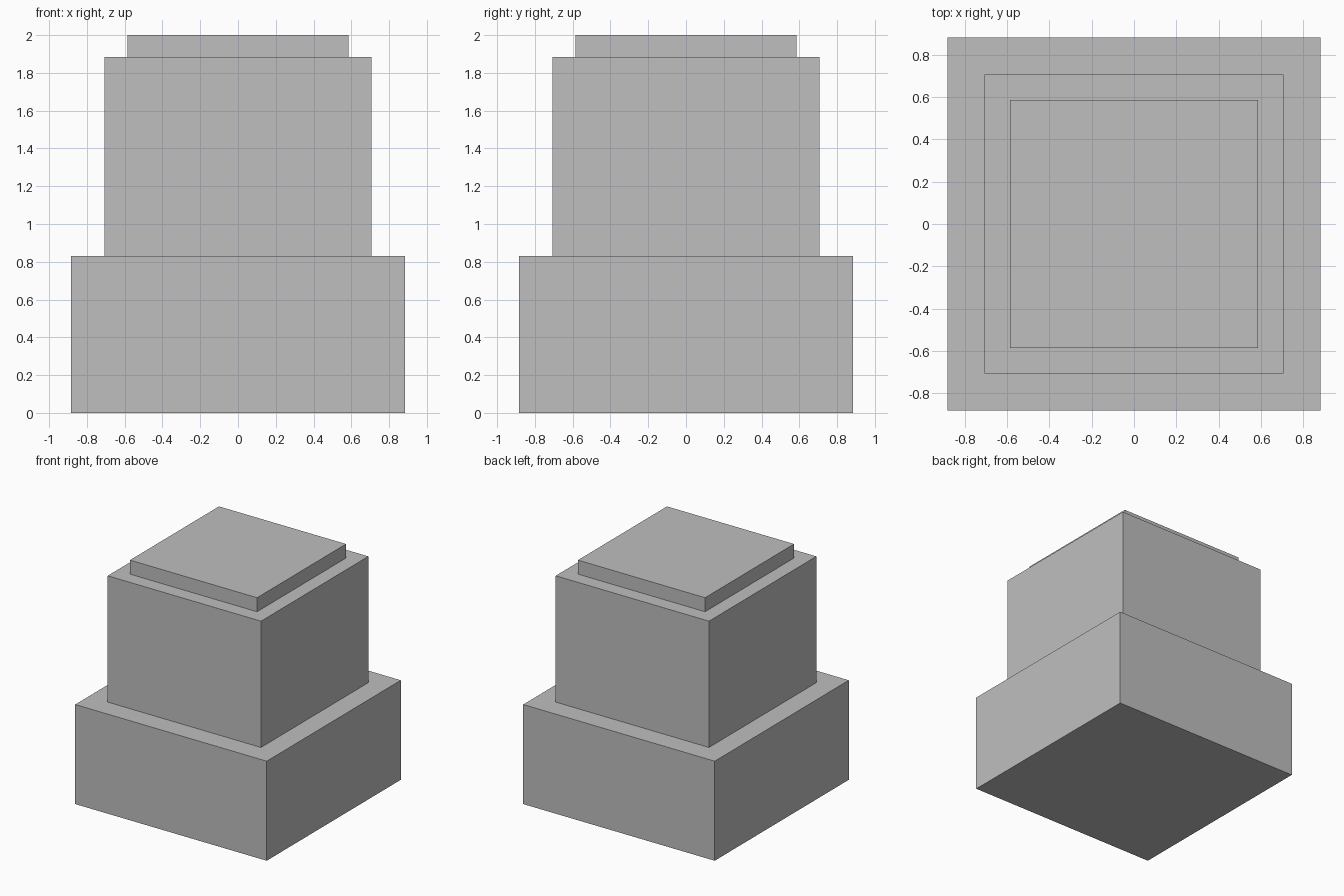
import bpy

default = bpy.data.objects.get("Cube")
if default:
    bpy.data.objects.remove(default, do_unlink=True)

# Single flat grey
grey = bpy.data.materials.new("grey")
grey.use_nodes = True
colour = (0.52, 0.52, 0.52, 1)
grey.diffuse_color = colour
grey.node_tree.nodes["Principled BSDF"].inputs["Base Color"].default_value = colour


def block(name, width, bottom, top):
    """Square block centred on the z axis."""
    bpy.ops.mesh.primitive_cube_add(size=1, location=(0, 0, (bottom + top) / 2))
    obj = bpy.context.object
    obj.name = name
    obj.scale = (width, width, top - bottom)
    bpy.ops.object.transform_apply(location=False, rotation=False, scale=True)
    obj.data.materials.append(grey)
    return obj


# Three stacked tiers
block("base_block", 1.766, 0, 0.83)
block("middle_block", 1.414, 0.83, 1.883)
block("top_slab", 1.172, 1.883, 2)
